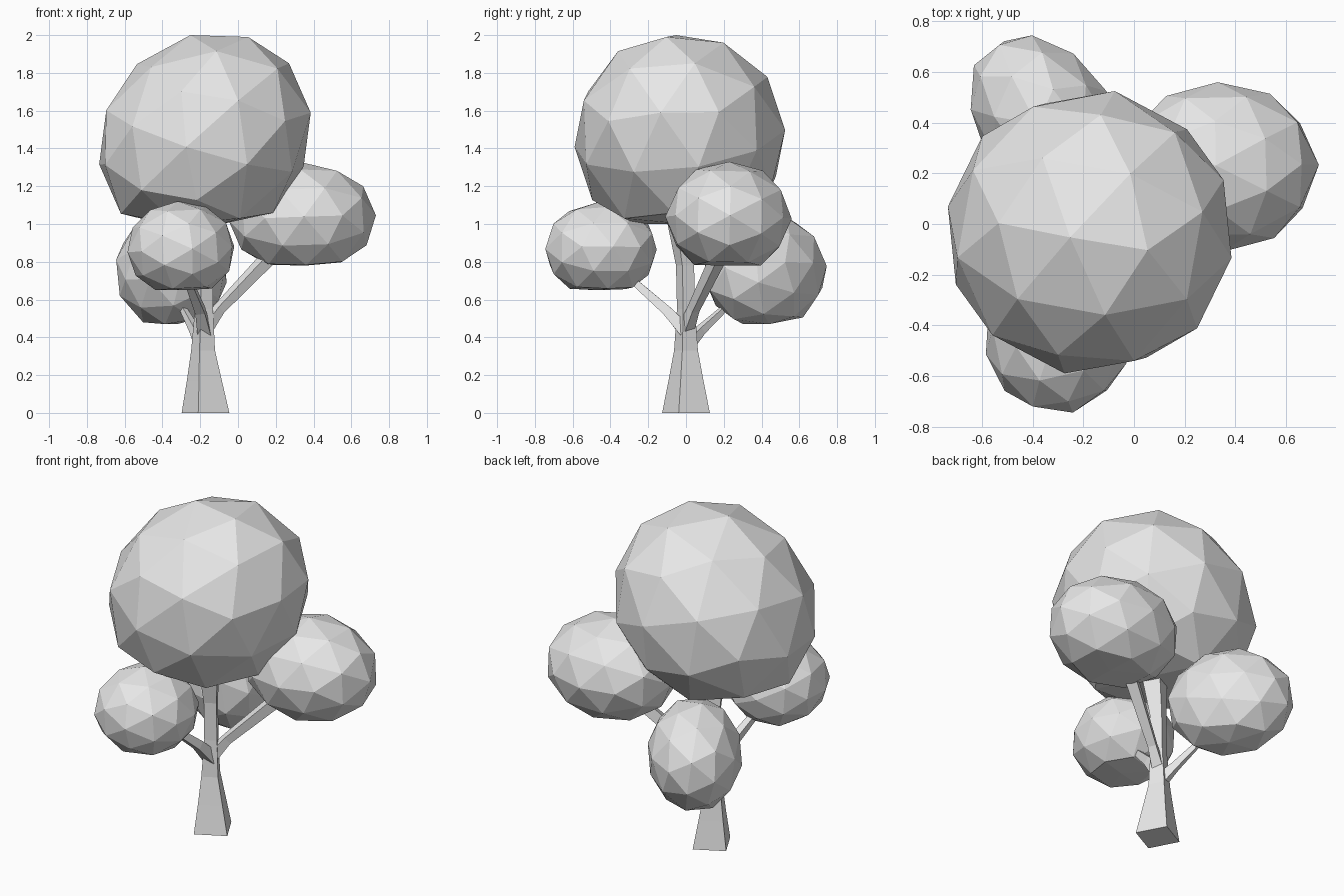
import bpy
import bmesh
import math
from mathutils import Vector, Euler

cube = bpy.data.objects.get("Cube")
if cube:
    bpy.data.objects.remove(cube, do_unlink=True)

# One plain grey for the whole tree
grey = bpy.data.materials.new("plain grey")
grey.use_nodes = True
colour = (0.8, 0.8, 0.8, 1)
grey.diffuse_color = colour
grey.node_tree.nodes["Principled BSDF"].inputs["Base Color"].default_value = colour


def finish(bm, name):
    bmesh.ops.recalc_face_normals(bm, faces=bm.faces[:])
    mesh = bpy.data.meshes.new(name)
    bm.to_mesh(mesh)
    bm.free()
    mesh.materials.append(grey)
    obj = bpy.data.objects.new(name, mesh)
    bpy.context.collection.objects.link(obj)
    return obj


def foliage(name, low, high, turn, lean=0.0, skew=0.0, floor=-0.85):
    """Faceted ball, flattened below, leaned and fitted between two corners."""
    bm = bmesh.new()
    bmesh.ops.create_icosphere(bm, subdivisions=2, radius=1)
    bmesh.ops.rotate(bm, verts=bm.verts[:], matrix=Euler(turn).to_matrix())
    for v in bm.verts:
        v.co.z = max(v.co.z, floor)
        v.co.x += lean * v.co.z + skew * v.co.y
    for axis in range(3):
        values = [v.co[axis] for v in bm.verts]
        start, size = min(values), max(values) - min(values)
        for v in bm.verts:
            t = (v.co[axis] - start) / size
            v.co[axis] = low[axis] + t * (high[axis] - low[axis])
    return finish(bm, name)


def limb(name, path, radii, twist, upright=False):
    """Four-sided tapering limb along a path."""
    bm = bmesh.new()
    points = [Vector(p) for p in path]
    rings = []
    for i, (p, r) in enumerate(zip(points, radii)):
        along = points[min(i + 1, len(points) - 1)] - points[max(i - 1, 0)]
        if upright:
            side, up = Vector((1, 0, 0)), Vector((0, 1, 0))
        else:
            side = along.cross(Vector((0, 0, 1))).normalized()
            up = side.cross(along).normalized()
        angles = [twist + k * math.pi / 2 for k in range(4)]
        rings.append([bm.verts.new(p + r * (math.cos(a) * side + math.sin(a) * up))
                      for a in angles])
    for a, b in zip(rings, rings[1:]):
        for k in range(4):
            n = (k + 1) % 4
            bm.faces.new((a[k], a[n], b[n], b[k]))
    bm.faces.new(rings[0])
    bm.faces.new(rings[-1])
    return finish(bm, name)


# Trunk, flared at the foot and where it enters the crown
limb("trunk",
     [(-0.172, 0, 0), (-0.178, 0, 0.17), (-0.185, 0, 0.33), (-0.18, 0, 0.55),
      (-0.18, -0.005, 0.78), (-0.175, -0.03, 1.02), (-0.17, -0.03, 1.2)],
     [0.132, 0.097, 0.066, 0.05, 0.05, 0.075, 0.08],
     math.radians(-17), upright=True)

# Branches reaching into the smaller clumps
limb("left_branch",
     [(-0.18, 0, 0.44), (-0.1, 0.04, 0.55), (0.16, 0.17, 0.82), (0.3, 0.22, 0.98)],
     [0.045, 0.034, 0.045, 0.045], 0.6)
limb("front_branch",
     [(-0.18, 0, 0.43), (-0.2, -0.1, 0.54), (-0.26, -0.27, 0.69), (-0.3, -0.4, 0.85)],
     [0.05, 0.036, 0.026, 0.026], 0.6)
limb("back_branch",
     [(-0.19, 0.01, 0.37), (-0.23, 0.08, 0.44), (-0.29, 0.2, 0.55), (-0.36, 0.35, 0.7)],
     [0.045, 0.03, 0.02, 0.02], 0.6)

# Crown and three smaller clumps
foliage("crown", (-0.735, -0.59, 1.0), (0.385, 0.525, 2.0),
        (0.25, 0.2, 0.5), lean=0.12, floor=-0.8)
foliage("left_clump", (-0.05, -0.11, 0.78), (0.73, 0.56, 1.33),
        (0.5, -0.2, 0.3))
foliage("front_clump", (-0.585, -0.745, 0.65), (-0.02, -0.155, 1.12),
        (0.3, 0.4, 0.9))
foliage("back_clump", (-0.645, 0.09, 0.47), (-0.06, 0.745, 1.06),
        (-0.3, 0.3, 0.2), skew=-0.3, floor=-0.9)
